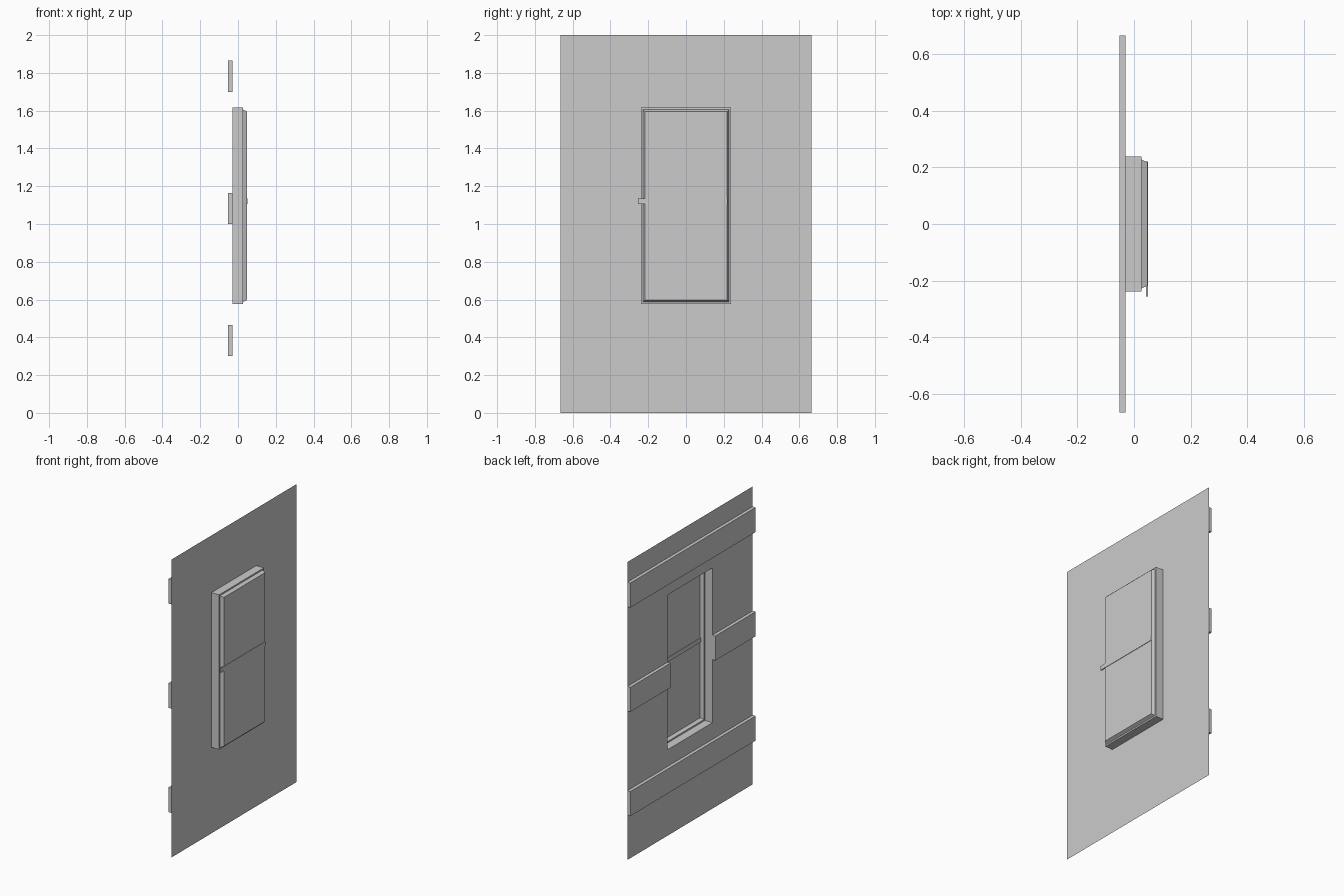
import bpy, bmesh

# Remove the default cube
cube = bpy.data.objects.get("Cube")
if cube:
    bpy.data.objects.remove(cube)

# One plain grey for everything
grey = bpy.data.materials.new("plain_grey")
grey.use_nodes = True
colour = (0.6, 0.6, 0.6, 1)
grey.diffuse_color = colour
grey.node_tree.nodes["Principled BSDF"].inputs["Base Color"].default_value = colour


def finish(name, bm):
    mesh = bpy.data.meshes.new(name)
    bm.to_mesh(mesh)
    bm.free()
    mesh.materials.append(grey)
    obj = bpy.data.objects.new(name, mesh)
    bpy.context.collection.objects.link(obj)
    return obj


def box(name, x, y, z):
    bm = bmesh.new()
    bmesh.ops.create_cube(bm, size=1)
    for v in bm.verts:
        v.co = [r[0] if c < 0 else r[1] for c, r in zip(v.co, (x, y, z))]
    return finish(name, bm)


def loops(name, sections, cap=False):
    """Join rectangular loops (x, half width, bottom, top) into a stepped shell."""
    bm = bmesh.new()
    rings = [[bm.verts.new((x, s * w, z)) for s, z in ((-1, b), (1, b), (1, t), (-1, t))]
             for x, w, b, t in sections]
    for a, b in zip(rings, rings[1:]):
        for i in range(4):
            j = (i + 1) % 4
            bm.faces.new((a[i], a[j], b[j], b[i]))
    if cap:
        bm.faces.new(rings[-1])
    return finish(name, bm)


WALL_X, BACK_X = -0.03, -0.052
HALF_Y, OPEN_Y = 0.665, 0.238
SILL, HEAD, MEET = 0.577, 1.616, 1.12

# Thin wall sheet with the window opening
loops("wall", [(WALL_X, HALF_Y, 0, 2), (WALL_X, OPEN_Y, SILL, HEAD)])

# Horizontal battens on the inner side; the middle one stops at the window
for name, low in (("lower_batten", 0.30), ("upper_batten", 1.70)):
    box(name, (BACK_X, WALL_X), (-HALF_Y, HALF_Y), (low, low + 0.165))
for name, s in (("middle_batten_front", -1), ("middle_batten_back", 1)):
    box(name, (BACK_X, WALL_X), sorted((s * HALF_Y, s * OPEN_Y)), (1.0, 1.165))

# Window surround: deep open casing with a narrow lip
loops("window_casing", [(WALL_X, OPEN_Y, SILL, HEAD), (0.026, OPEN_Y, SILL, HEAD),
                        (0.026, 0.228, SILL + 0.01, HEAD - 0.01)])

# Tapered sash carrying the two panes
loops("window_sash", [(0.026, 0.228, SILL + 0.01, HEAD - 0.01),
                      (0.047, 0.218, SILL + 0.02, HEAD - 0.02)], cap=True)

# Meeting rail between the panes, overhanging at one end
box("meeting_rail", (0.042, 0.05), (-0.255, 0.22), (MEET - 0.014, MEET + 0.014))
